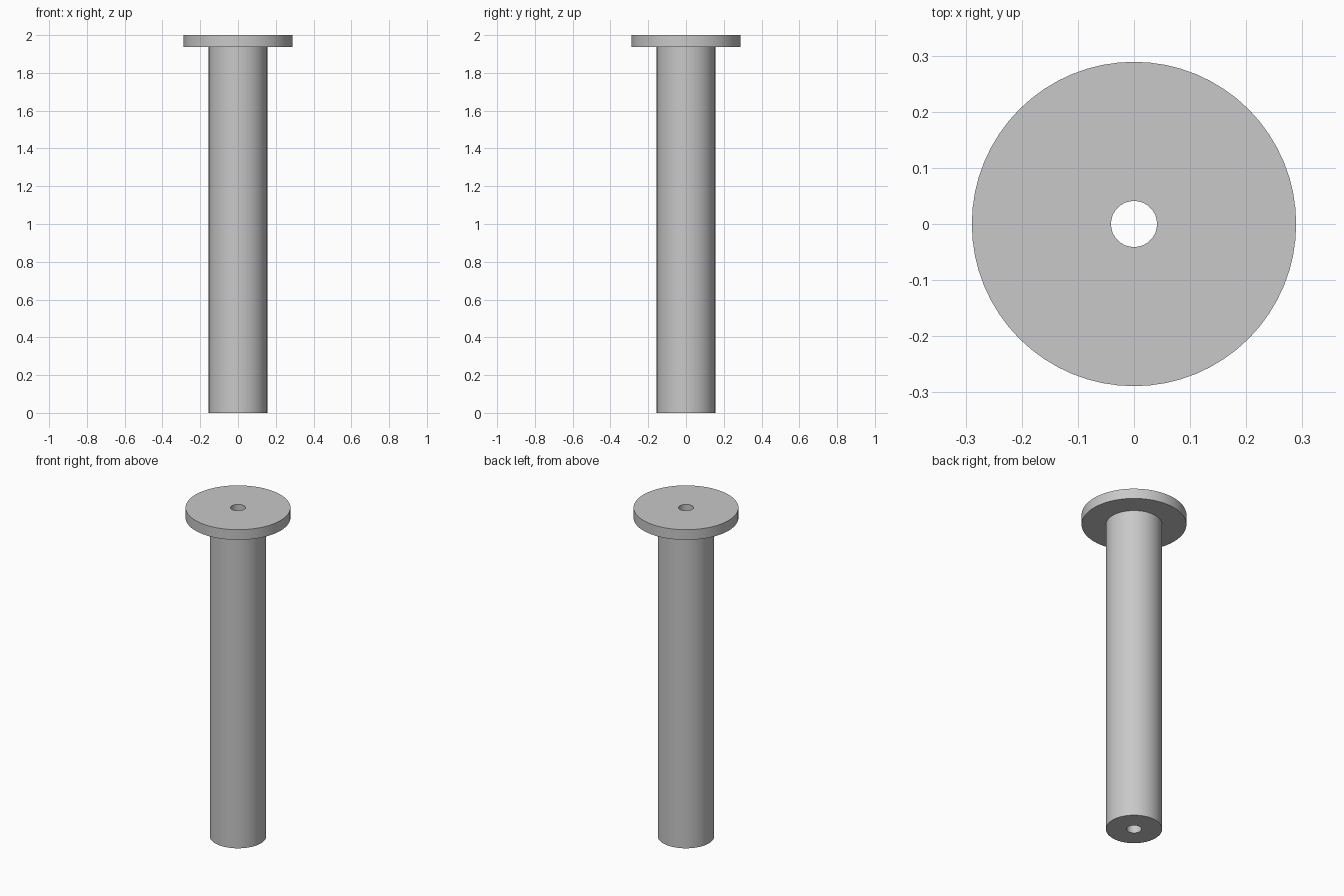
import bpy
import bmesh
import math

cube = bpy.data.objects.get("Cube")
if cube:
    bpy.data.objects.remove(cube, do_unlink=True)

SEGMENTS = 64
BORE_R, SHAFT_R, FLANGE_R = 0.041, 0.155, 0.289
HEIGHT, FLANGE_Z = 2.0, 1.938

# Plain grey material
grey = bpy.data.materials.new("plain_grey")
grey.use_nodes = True
colour = (0.58, 0.58, 0.58, 1.0)
grey.diffuse_color = colour
grey.node_tree.nodes["Principled BSDF"].inputs["Base Color"].default_value = colour


def lathe(name, profile, material):
    """Turn a closed (radius, height) profile around the z axis."""
    bm = bmesh.new()
    verts = [bm.verts.new((r, 0, z)) for r, z in profile]
    edges = [bm.edges.new((v, verts[i - 1])) for i, v in enumerate(verts)]
    bmesh.ops.spin(bm, geom=verts + edges, cent=(0, 0, 0), axis=(0, 0, 1),
                   angle=math.tau, steps=SEGMENTS, use_merge=True)
    bmesh.ops.remove_doubles(bm, verts=bm.verts, dist=0.0001)
    bmesh.ops.recalc_face_normals(bm, faces=bm.faces)
    mesh = bpy.data.meshes.new(name)
    bm.to_mesh(mesh)
    bm.free()
    mesh.materials.append(material)
    obj = bpy.data.objects.new(name, mesh)
    bpy.context.collection.objects.link(obj)
    return obj


# Shaft with a flange on top and a bore right through
pin = lathe("flanged_bored_pin", [
    (BORE_R, 0), (SHAFT_R, 0), (SHAFT_R, FLANGE_Z),
    (FLANGE_R, FLANGE_Z), (FLANGE_R, HEIGHT), (BORE_R, HEIGHT),
], grey)

# Smooth round walls, sharp rims
bpy.ops.object.select_all(action="DESELECT")
pin.select_set(True)
bpy.context.view_layer.objects.active = pin
bpy.ops.object.shade_smooth_by_angle(angle=math.radians(30))
